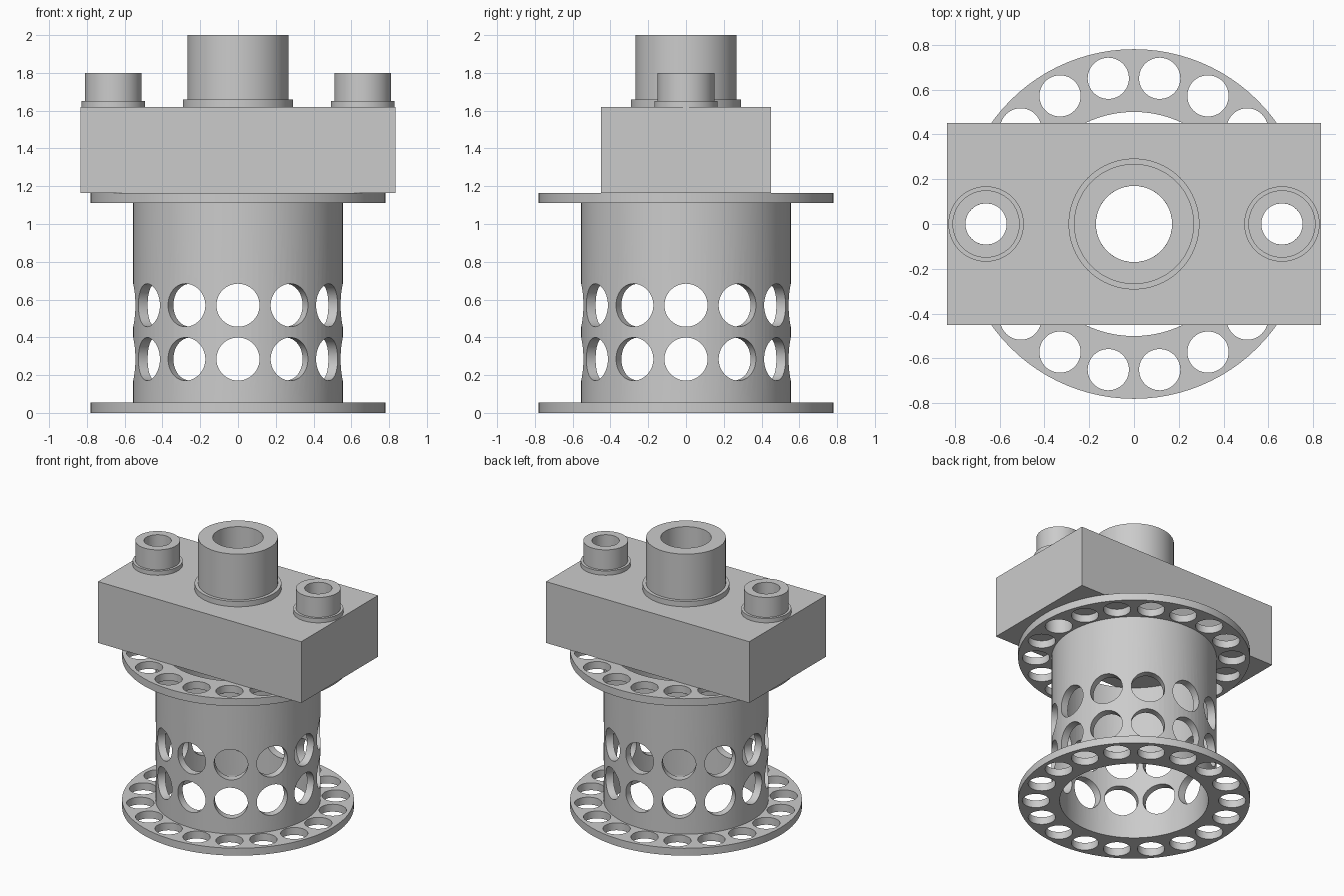
import bpy, bmesh, math
from mathutils import Matrix, Vector

SEG = 96

cube = bpy.data.objects.get("Cube")
if cube:
    bpy.data.objects.remove(cube, do_unlink=True)

grey = bpy.data.materials.new("plain_grey")
grey.use_nodes = True
COLOUR = (0.6, 0.6, 0.6, 1)
grey.diffuse_color = COLOUR
grey.node_tree.nodes["Principled BSDF"].inputs["Base Color"].default_value = COLOUR


def add_object(name, bm):
    bmesh.ops.recalc_face_normals(bm, faces=bm.faces)
    mesh = bpy.data.meshes.new(name)
    bm.to_mesh(mesh)
    bm.free()
    mesh.materials.append(grey)
    obj = bpy.data.objects.new(name, mesh)
    bpy.context.collection.objects.link(obj)
    return obj


def select(obj):
    bpy.ops.object.select_all(action='DESELECT')
    obj.select_set(True)
    bpy.context.view_layer.objects.active = obj


def lathe(name, profile, x=0):
    """Revolve a closed (radius, height) profile about a vertical axis at x."""
    bm = bmesh.new()
    rings = []
    for i in range(SEG):
        a = 2 * math.pi * i / SEG
        rings.append([bm.verts.new((x + r * math.cos(a), r * math.sin(a), z)) for r, z in profile])
    n = len(profile)
    for i in range(SEG):
        here, there = rings[i], rings[(i + 1) % SEG]
        for j in range(n):
            k = (j + 1) % n
            bm.faces.new((here[j], there[j], there[k], here[k]))
    return add_object(name, bm)


def cylinder(bm, radius, depth, matrix):
    bmesh.ops.create_cone(bm, cap_ends=True, segments=48, radius1=radius,
                          radius2=radius, depth=depth, matrix=matrix)


def cut(target, bm):
    """Subtract the cutter mesh from the target."""
    cutter = add_object("cutter", bm)
    cutter.hide_render = True
    mod = target.modifiers.new("holes", 'BOOLEAN')
    mod.operation = 'DIFFERENCE'
    mod.solver = 'EXACT'
    mod.object = cutter
    select(target)
    bpy.ops.object.modifier_apply(modifier=mod.name)
    bpy.data.objects.remove(cutter, do_unlink=True)


# Barrel with a flange at each end
BORE, WALL, RIM = 0.5, 0.555, 0.78
LOW, HIGH, TOP = 0.055, 1.11, 1.165
barrel = lathe("flanged_barrel", [(BORE, 0), (RIM, 0), (RIM, LOW), (WALL, LOW),
                                  (WALL, HIGH), (RIM, HIGH), (RIM, TOP), (BORE, TOP)])

holes = bmesh.new()
# Two rows of round windows in the barrel wall
for z in (0.285, 0.57):
    for i in range(12):
        spin = Matrix.Rotation(math.radians(30 * i), 4, 'Z')
        place = Matrix.Translation((0.555, 0, z)) @ Matrix.Rotation(math.pi / 2, 4, 'Y')
        cylinder(holes, 0.114, 0.19, spin @ place)
# Bolt holes around both flanges
for z in (LOW / 2, (HIGH + TOP) / 2):
    for i in range(18):
        spin = Matrix.Rotation(math.radians(20 * i), 4, 'Z')
        cylinder(holes, 0.092, 0.1, spin @ Matrix.Translation((0.66, 0, z)))
cut(barrel, holes)

# Block on the top flange, bored under each nozzle
bm = bmesh.new()
bmesh.ops.create_cube(bm, size=1)
bmesh.ops.scale(bm, vec=(1.67, 0.9, 0.455), verts=bm.verts)
bmesh.ops.translate(bm, vec=(0, 0, 1.3925), verts=bm.verts)
block = add_object("top_block", bm)
BLOCK_TOP = 1.62
bores = bmesh.new()
for x, r in ((0, 0.17), (0.66, 0.092), (-0.66, 0.092)):
    cylinder(bores, r, 1, Matrix.Translation((x, 0, 1.4)))
cut(block, bores)


# Nozzles with a stepped collar at the foot
def nozzle(name, x, bore, outer, collar, step, top):
    return lathe(name, [(bore, BLOCK_TOP), (collar, BLOCK_TOP), (collar, step),
                        (outer, step), (outer, top), (bore, top)], x)


parts = [barrel, block,
         nozzle("centre_nozzle", 0, 0.17, 0.268, 0.292, 1.66, 2.0),
         nozzle("left_nozzle", 0.66, 0.092, 0.15, 0.168, 1.652, 1.8),
         nozzle("right_nozzle", -0.66, 0.092, 0.15, 0.168, 1.652, 1.8)]

for part in parts:
    select(part)
    bpy.ops.object.shade_smooth_by_angle(angle=math.radians(30))
